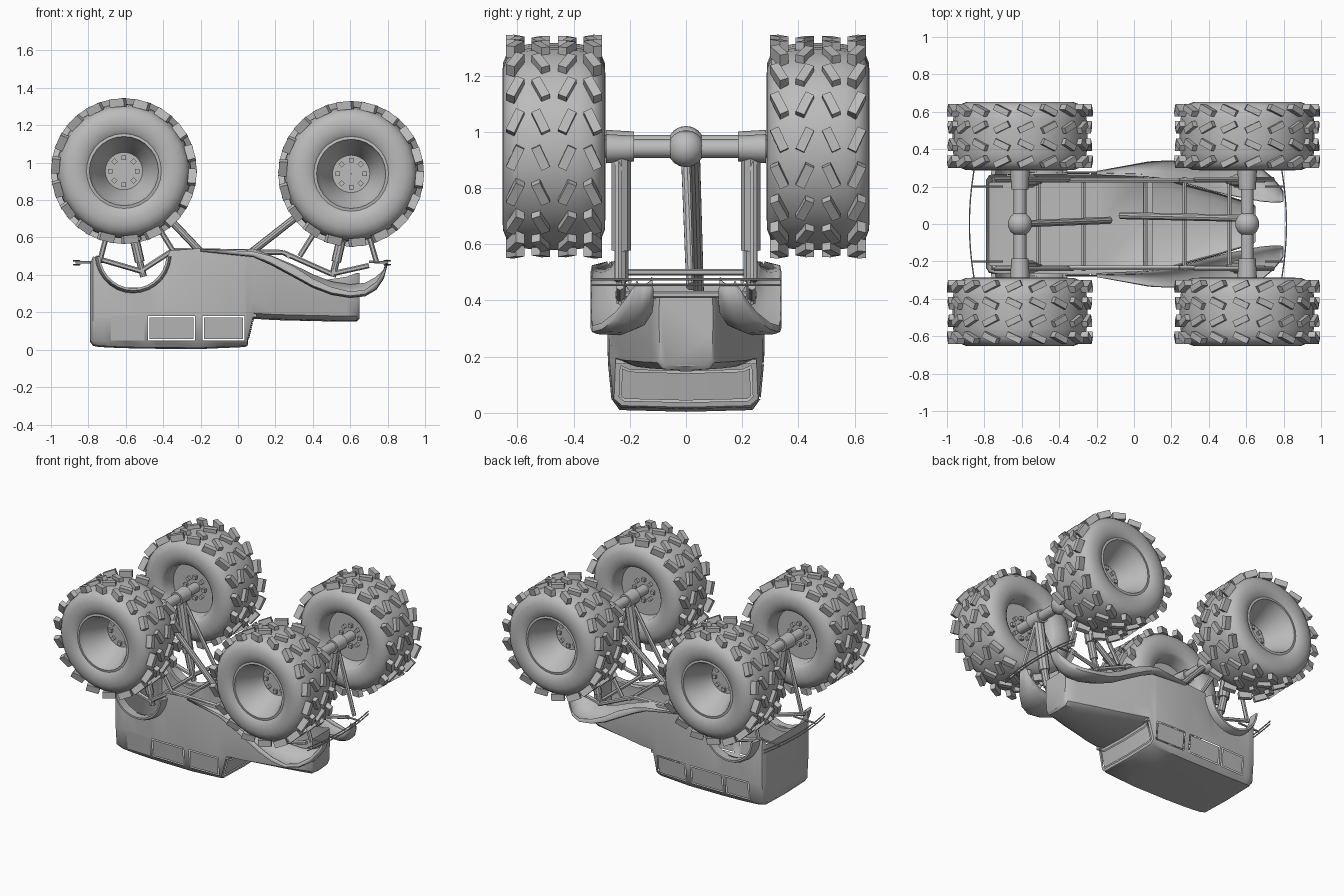
import bpy, bmesh, math
from mathutils import Vector, Matrix

if "Cube" in bpy.data.objects:
    bpy.data.objects.remove(bpy.data.objects["Cube"])

grey = bpy.data.materials.new("plain_grey")
grey.diffuse_color = (0.5, 0.5, 0.5, 1)
grey.use_nodes = True
grey.node_tree.nodes["Principled BSDF"].inputs["Base Color"].default_value = grey.diffuse_color


def finish(name, bm, angle=35):
    bmesh.ops.recalc_face_normals(bm, faces=bm.faces)
    me = bpy.data.meshes.new(name)
    bm.to_mesh(me)
    bm.free()
    ob = bpy.data.objects.new(name, me)
    bpy.context.collection.objects.link(ob)
    me.materials.append(grey)
    bpy.ops.object.select_all(action='DESELECT')
    ob.select_set(True)
    bpy.context.view_layer.objects.active = ob
    bpy.ops.object.shade_smooth_by_angle(angle=math.radians(angle))
    return ob


def loft(bm, rings, closed=True, caps=False):
    vs = [[bm.verts.new(p) for p in r] for r in rings]
    n = len(rings[0])
    for a, b in zip(vs, vs[1:]):
        for i in range(n if closed else n - 1):
            j = (i + 1) % n
            bm.faces.new((a[i], a[j], b[j], b[i]))
    if caps:
        bm.faces.new(vs[0])
        bm.faces.new(vs[-1][::-1])


def rod(bm, a, b, r, r2=None, seg=10):
    a, b = Vector(a), Vector(b)
    d = b - a
    m = Matrix.Translation((a + b) / 2) @ d.to_track_quat('Z', 'Y').to_matrix().to_4x4()
    bmesh.ops.create_cone(bm, cap_ends=True, segments=seg, radius1=r,
                          radius2=r if r2 is None else r2, depth=d.length, matrix=m)


def lathe(bm, profile, seg=28):
    rings = []
    for r, y in profile:
        rings.append([(r * math.cos(t), y, r * math.sin(t))
                      for t in (2 * math.pi * k / seg for k in range(seg))])
    loft(bm, rings)


def block(bm, size, m):
    bmesh.ops.create_cube(bm, size=1, matrix=m @ Matrix.Diagonal((*size, 1)))


# Wheels: tyre, dished rim, lugs and bolts, outer side towards +y then turned
AXLES = [(-0.61, 0.955), (0.605, 0.94)]
TYRE = [(.20, .165), (.215, .175), (.25, .183), (.29, .181), (.325, .167), (.347, .14), (.357, .09), (.361, .04),
        (.361, -.04), (.357, -.09), (.347, -.14), (.325, -.167), (.29, -.181), (.25, -.183), (.215, -.175), (.20, -.165)]
RIM = [(.20, .165), (.185, .168), (.18, .15), (.165, .13), (.10, -.03), (.001, -.03)]
RIM_BACK = [(.20, -.165), (.185, -.15), (.175, -.07), (.001, -.07)]


def wheel(label, x, z, side):
    place = Matrix.Translation((x, side * .47, z)) @ Matrix.Rotation(0 if side > 0 else math.pi, 4, 'Z')
    for name, profiles in (("tyre", [TYRE]), ("rim", [RIM, RIM_BACK])):
        bm = bmesh.new()
        for p in profiles:
            lathe(bm, p)
        bm.transform(place)
        finish(f"{label}_{name}", bm, 40)
    bm = bmesh.new()
    for k in range(18):
        for y, tilt in ((-.138, 25), (-.047, -25), (.047, 25), (.138, -25)):
            t = 2 * math.pi * (k + .25) / 18
            outer = abs(y) > .1
            m = Matrix.Rotation(t, 4, 'Y') @ Matrix.Translation((0, y, .366)) \
                @ Matrix.Rotation(math.radians(tilt), 4, 'Z')
            block(bm, (.085, .033, .044 if outer else .036), m)
    bm.transform(place)
    finish(f"{label}_lugs", bm, 20)
    bm = bmesh.new()
    for k in range(8):
        for y in (-.025, -.078):
            m = Matrix.Rotation(k * math.pi / 4, 4, 'Y') @ Matrix.Translation((0, y, .072))
            block(bm, (.024, .024, .024), m)
    bm.transform(place)
    finish(f"{label}_bolts", bm)


for end, (ax, az) in zip(("rear", "front"), AXLES):
    for side in (-1, 1):
        wheel(f"{end}_wheel_{'left' if side > 0 else 'right'}", ax, az, side)

# Axles with differential and hub housings
for end, (ax, az) in zip(("rear", "front"), AXLES):
    s = 1 if ax > 0 else -1
    bm = bmesh.new()
    rod(bm, (ax, -.41, az), (ax, .41, az), .034, seg=12)
    bmesh.ops.create_uvsphere(bm, u_segments=14, v_segments=9, radius=.066,
                              matrix=Matrix.Translation((ax, 0, az)))
    for q in (-1, 1):
        rod(bm, (ax, q * .185, az), (ax, q * .285, az), .046, .052, 12)
    finish(f"{end}_axle", bm)
    # Shock absorbers, control arms and cross bars
    bm = bmesh.new()
    for q in (-1, 1):
        y = q * .23
        foot = (s * .505, y, .39)
        rod(bm, (ax, y, az), (s * .55, y, .58), .036)
        rod(bm, (s * .55, y, .58), (s * .525, y, .47), .026)
        rod(bm, (s * .525, y, .47), foot, .018)
        rod(bm, (ax, y + q * .01, az), (s * .33, y + q * .01, .50), .014, seg=6)
        rod(bm, (ax, y + q * .01, az), (s * .74, y + q * .01, .47), .014, seg=6)
    rod(bm, (s * .51, -.25, .42), (s * .51, .25, .42), .013, seg=6)
    rod(bm, (s * .27, -.25, .50), (s * .27, .25, .50), .012, seg=6)
    finish(f"{end}_suspension", bm)

# Drive shafts
bm = bmesh.new()
rod(bm, (-.61, 0, .955), (-.13, .02, .45), .02)
rod(bm, (.605, .03, .94), (-.07, .045, .41), .02)
finish("drive_shafts", bm)

# Chassis rails, kinked under each axle
bm = bmesh.new()
rail = [(-.76, .49), (-.52, .42), (-.35, .53), (.24, .52), (.5, .405), (.70, .45)]
for q in (-1, 1):
    for a, b in zip(rail, rail[1:]):
        rod(bm, (a[0], q * .235, a[1]), (b[0], q * .235, b[1]), .014, seg=6)
finish("chassis_rails", bm)


# Open body shell: stations of x, half width, roof height, lower edge height
def section(x, w, top, bot):
    cabin = x < .06
    half = [(0, top), ((.85 if cabin else .75) * w, top + .006), (.955 * w, .05 if cabin else top + .03),
            (w, .18 if cabin else top + .11), (w * 1.01, (max(top, .17) + .17 + bot) / 2), (w * .98, bot)]
    return [(x, -y, z) for y, z in half[:0:-1]] + [(x, y, z) for y, z in half]


STATIONS = [(-.79, .235, .04, .46), (-.775, .258, .02, .50), (-.74, .268, .014, .48), (-.715, .27, .013, .41),
            (-.68, .272, .011, .36), (-.60, .275, .008, .325), (-.50, .277, .006, .325), (-.48, .278, .006, .335),
            (-.44, .278, .005, .365), (-.40, .278, .005, .43), (-.365, .278, .005, .53), (-.23, .278, .004, .54),
            (-.19, .278, .004, .54), (.035, .272, .014, .535), (.05, .268, .02, .53), (.085, .262, .165, .52),
            (.20, .235, .158, .48), (.32, .20, .155, .42), (.45, .165, .152, .37), (.58, .125, .15, .39),
            (.635, .108, .15, .41), (.65, .095, .165, .41)]
bm = bmesh.new()
loft(bm, [section(*s) for s in STATIONS], closed=False, caps=True)
bm.faces.ensure_lookup_table()
xs = [s[0] for s in STATIONS]
# Glass panes stand free in their openings, with a thin gap around each
holes = []
for a, b in ((-.68, -.50), (-.48, -.23), (-.19, .035)):
    for seg in (2, 7):
        holes.append((0, [bm.faces[i * 10 + seg] for i in range(xs.index(a), xs.index(b))]))
i = xs.index(.05)
holes.append((.018, [bm.faces[i * 10 + seg] for seg in (3, 4, 5, 6)]))
for frame, faces in holes:
    if frame:
        bmesh.ops.inset_region(bm, faces=faces, thickness=frame, use_even_offset=True)
    gap = bmesh.ops.inset_region(bm, faces=faces, thickness=.007, use_even_offset=True)["faces"]
    bmesh.ops.delete(bm, geom=gap, context='FACES')
finish("body", bm, 40)

# Cowl lip below the windscreen
bm = bmesh.new()
block(bm, (.03, .50, .016), Matrix.Translation((.085, 0, .182)))
finish("cowl", bm)

# Rear window: thin frame around a sunken pane
bm = bmesh.new()
f = bm.faces.new([bm.verts.new(c) for c in
                  [(-.797, .19, .08), (-.797, -.19, .08), (-.797, -.20, .18), (-.797, .20, .18)]])
bmesh.ops.inset_region(bm, faces=[f], thickness=.012)
bmesh.ops.translate(bm, verts=f.verts, vec=(.005, 0, 0))
finish("rear_window", bm, 10)

# Front fenders: x, inner y, outer y, crown height, lip height
FENDER = [(-.20, .262, .284, .525, .538), (.08, .25, .335, .495, .525), (.18, .24, .34, .45, .50),
          (.30, .21, .34, .385, .445), (.40, .18, .34, .33, .38), (.50, .155, .34, .292, .335),
          (.60, .135, .335, .276, .31), (.68, .12, .30, .285, .32), (.74, .115, .25, .32, .36),
          (.78, .115, .205, .38, .42), (.80, .12, .175, .455, .47)]
for q in (-1, 1):
    bm = bmesh.new()
    rings = []
    for x, yi, yo, crown, lip in FENDER:
        d = yo - yi
        rise = min(.07, d * .5)
        prof = [(yi, crown + rise), (yi + d * .15, crown + rise * .4), (yi + d * .5, crown),
                (yo - d * .1, crown + .004), (yo, crown + .012), (yo, lip)]
        rings.append([(x, q * y, z) for y, z in prof])
    loft(bm, rings, closed=False)
    ob = finish(f"front_fender_{'left' if q > 0 else 'right'}", bm, 45)
    sol = ob.modifiers.new("thickness", 'SOLIDIFY')
    sol.thickness = .005

# Rear arch flares
for q in (-1, 1):
    bm = bmesh.new()
    rings = []
    for k in range(15):
        t = math.pi * (1.02 + .96 * k / 14)
        c, s = math.cos(t), math.sin(t)
        rings.append([(-.56 + c * r, q * y, .51 + s * r * 1.02)
                      for r, y in ((.205, .265), (.20, .31), (.19, .33), (.178, .33), (.18, .265))])
    loft(bm, rings, caps=True)
    finish(f"rear_flare_{'left' if q > 0 else 'right'}", bm, 40)

# Bumpers: two thin curved bars with brackets
for name, s, x0 in (("rear_bumper", -1, .88), ("front_bumper", 1, .815)):
    bm = bmesh.new()
    pts = [(s * (x0 - .3 * y * y), y) for y in (k * .34 / 5 for k in range(-5, 6))]
    for z in (.455, .475):
        for a, b in zip(pts, pts[1:]):
            rod(bm, (*a, z), (*b, z), .004, seg=6)
    for y in (-.2, .2):
        rod(bm, (s * (x0 - .012), y, .467), (s * .70, y, .47), .007, seg=6)
    finish(name, bm)
